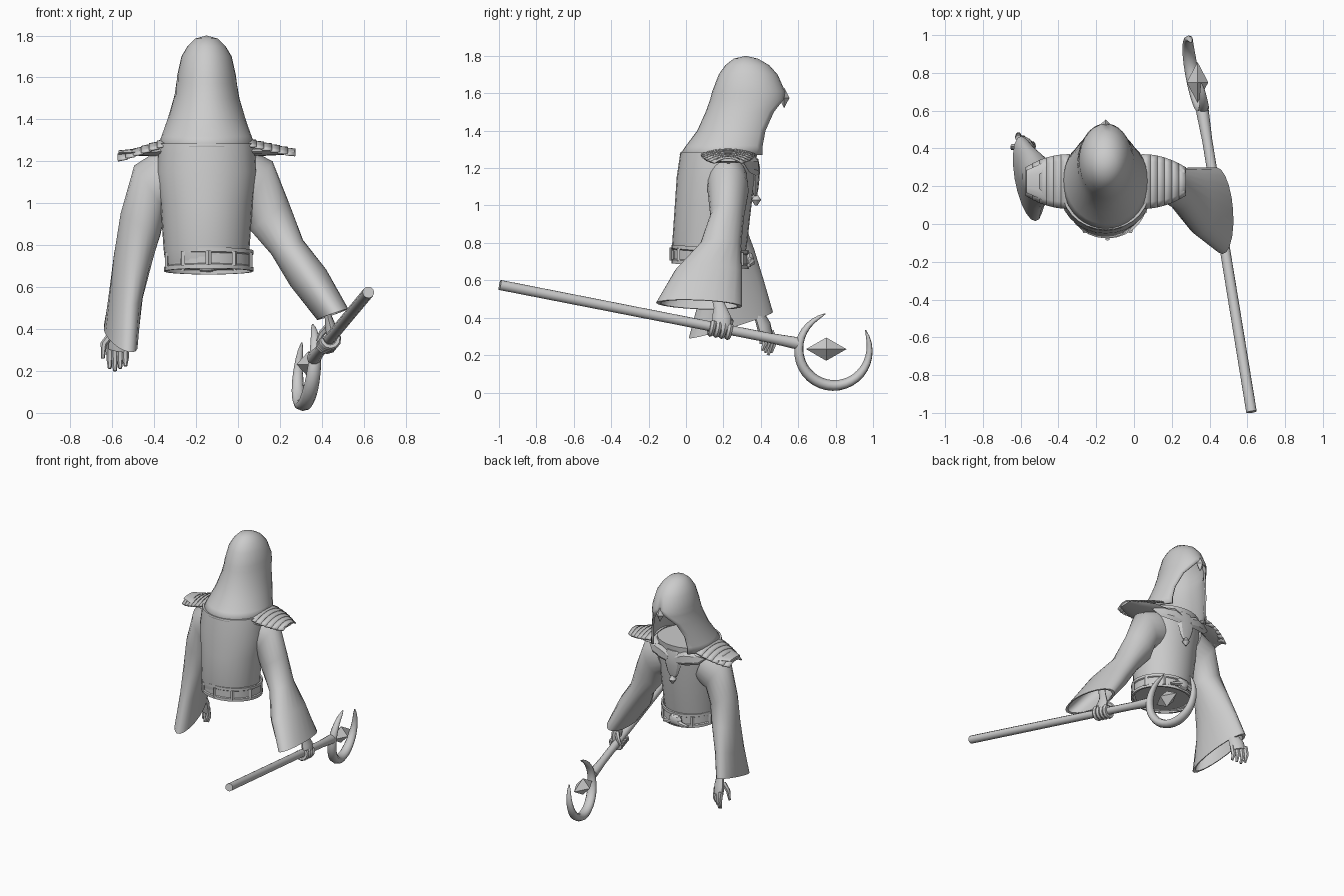
import bpy, bmesh, math
from mathutils import Vector as V

cube = bpy.data.objects.get("Cube")
if cube:
    bpy.data.objects.remove(cube, do_unlink=True)

grey = bpy.data.materials.new("plain_grey")
grey.use_nodes = True
GREY = (.6, .6, .6, 1)
grey.diffuse_color = GREY
grey.node_tree.nodes["Principled BSDF"].inputs["Base Color"].default_value = GREY

CX = -.15  # body centre line


def finish(name, bm, angle=40, thick=0):
    bmesh.ops.remove_doubles(bm, verts=bm.verts, dist=.0005)
    bmesh.ops.recalc_face_normals(bm, faces=bm.faces)
    me = bpy.data.meshes.new(name)
    for face in bm.faces:
        face.smooth = True
    bm.to_mesh(me)
    bm.free()
    me.set_sharp_from_angle(angle=math.radians(angle))
    me.materials.append(grey)
    ob = bpy.data.objects.new(name, me)
    bpy.context.scene.collection.objects.link(ob)
    if thick:
        mod = ob.modifiers.new("thickness", "SOLIDIFY")
        mod.thickness = thick
        mod.offset = -1


def loft(name, rings, closed=True, caps=True, angle=40, thick=0):
    bm = bmesh.new()
    rows = [[bm.verts.new(point) for point in row] for row in rings]
    count = len(rows[0])
    for a, b in zip(rows, rows[1:]):
        for i in range(count if closed else count - 1):
            j = (i + 1) % count
            bm.faces.new((a[i], a[j], b[j], b[i]))
    if caps and closed:
        bm.faces.new(rows[0])
        bm.faces.new(rows[-1])
    finish(name, bm, angle, thick)


def ring(centre, u, v, sides=20):
    turns = [math.tau * k / sides for k in range(sides)]
    return [V(centre) + V(u) * math.cos(t) + V(v) * math.sin(t) for t in turns]


def tube(name, path, radii, sides=8, flat=1, ref=(0, 1, 0), angle=40):
    """Tapered tube; flat scales the section along ref."""
    path = [V(point) for point in path]
    last, rings = len(path) - 1, []
    for i, (point, radius) in enumerate(zip(path, radii)):
        along = (path[min(i + 1, last)] - path[max(i - 1, 0)]).normalized()
        u = along.cross(V(ref)).normalized()
        rings.append(ring(point, u * radius, u.cross(along) * radius * flat, sides))
    loft(name, rings, angle=angle)


def finger(name, *path):
    tube(name, path, [.018, .016, .009], sides=6)


def gem(name, centre, width, length, height):
    bm = bmesh.new()
    middle = [bm.verts.new(p) for p in ring(centre, (width, 0, 0), (0, 0, height), 4)]
    for end in (-length, length):
        tip = bm.verts.new(V(centre) + V((0, end, 0)))
        for i in range(4):
            bm.faces.new((middle[i - 1], middle[i], tip))
    finish(name, bm, 10)


# Robe torso: height, half width, centre and half depth
torso = [(.71, .195, .125, .185), (.78, .205, .125, .2), (1, .22, .145, .205),
         (1.15, .24, .16, .21), (1.285, .23, .175, .205)]
loft("torso", [ring((CX, y, z), (w, 0, 0), (0, d, 0), 28) for z, w, y, d in torso])

# Belt, lower at the front, with rolled edges, loops and a knot
WAIST = V((-.14, .13, .725))
TILT = -.07


def belt_ring(height, radius):
    return ring(WAIST + V((0, 0, height)), (radius, 0, 0), (0, radius * .97, radius * TILT), 28)


rim = [(.05, .2), (.05, .213), (.03, .213), (.025, .205)]
loft("belt", [belt_ring(h, r) for h, r in rim] + [belt_ring(-h, r) for h, r in reversed(rim)], caps=False)
for k in range(10):
    a = (k + .5) * math.tau / 10
    out, along = V((math.cos(a), math.sin(a), 0)), V((-math.sin(a), math.cos(a), 0))
    spot = WAIST + .21 * (out + V((0, 0, TILT * out.y)))
    loft("belt_loop", [ring(spot + V((0, 0, h)), along * .014, out * .009, 4) for h in (-.035, .035)])
tube("belt_knot", [(CX + x, .34, .71) for x in (-.05, -.03, .03, .05)], [.015, .04, .04, .015], flat=.6)
for s in (-1, 1):
    tube("belt_tie", [(CX, .345, .72), (CX + s * .05, .35, .695), (CX + s * .1, .335, .68)],
         [.016, .018, .01], sides=6)

# Hood: open-fronted shell drawn to a peak at the brow
# Rows: height, half width, back, front edge, half opening
hood = [(1.27, .235, -.035, .41, .15), (1.32, .215, 0, .41, .15), (1.4, .187, .06, .425, .14),
        (1.5, .157, .105, .47, .1), (1.57, .145, .13, .525, .04), (1.61, .14, .14, .53, 0),
        (1.7, .12, .175, .49, 0), (1.75, .09, .21, .445, 0), (1.785, .055, .255, .385, 0),
        (1.8, .0001, .32, .32, 0)]
rows = []
for z, w, back, front, gap in hood:
    edge = math.asin(gap / w)
    depth = (front - back) / (1 + math.cos(edge))
    turns = [edge + (math.tau - 2 * edge) * i / 28 for i in range(29)]
    rows.append([V((CX + w * math.sin(t), back + depth * (1 + math.cos(t)), z)) for t in turns])
loft("hood", rows, closed=False, angle=50, thick=.015)
gem("hood_clasp", (CX, .525, 1.575), .03, .028, .055)

# Layered shoulder plates over a pointed cloth
PLATES = 6
for side, droop in ((1, .05), (-1, .075)):
    for k in range(PLATES):
        rows = []
        for s, lift in ((k / PLATES - .04, 0), ((k + 1) / PLATES, .006)):
            half = .145 - .07 * s * s
            rows.append([V((CX + side * (.2 + .225 * s), .225 + half * y / 4,
                            1.305 - droop * s + lift - .03 * (y / 4) ** 2)) for y in range(-4, 5)])
        loft("shoulder_plate", rows, closed=False, thick=.009)
    tube("shoulder_cape", [(CX + side * x, .225, 1.25 - droop * x / 4) for x in (.14, .25, .33, .42)],
         [.13, .13, .1, .06], sides=12, flat=.17, ref=(0, 0, 1))


# Wide hollow sleeves: centre x, y, z, then half depth, half width and rise across
def sleeve(name, rows, swing, dip):
    sections = []
    for k, (x, y, z, depth, across, rise) in enumerate(rows):
        lean = depth * k / len(rows)
        sections.append((V((x, y, z)), V((swing * lean, depth, dip * lean)), V((across, 0, rise))))
    rings = [ring(c, u, v) for c, u, v in sections]
    for (c, u, v), s in zip(reversed(sections), (.9, .78, .6)):
        rings.append(ring(c, u * s, v * s))
    loft(name, rings, angle=50)


sleeve("left_sleeve", [
    (0, .22, 1.13, .11, .05, .13), (.1, .225, 1.08, .11, .065, .12),
    (.15, .22, .94, .09, .09, .07), (.235, .185, .79, .11, .075, .035),
    (.335, .12, .645, .18, .085, .04), (.452, .07, .47, .23, .073, .025)], -.08, -.05)
sleeve("right_sleeve", [
    (-.32, .21, 1.13, .11, -.05, .13), (-.42, .21, 1.07, .115, -.075, .11),
    (-.465, .21, .9, .1, -.095, .05), (-.5, .235, .74, .13, -.092, .01),
    (-.535, .245, .56, .17, -.077, 0), (-.56, .24, .36, .225, -.072, .015)], -.2, .37)

# Relaxed right hand, its knuckles set diagonally
tube("right_palm", [(-.55, .34, .55), (-.56, .385, .43), (-.57, .415, .36), (-.575, .43, .3)],
     [.03, .035, .052, .05], sides=10, flat=.6, ref=(.5, .85, 0))
for k in range(4):
    x, y = -.612 + .025 * k, .455 - .016 * k
    finger("right_finger", (x, y, .33), (x, y + .015, .26), (x, y, .2 + .012 * abs(k - 1)))
finger("right_thumb", (-.6, .41, .38), (-.64, .41, .33), (-.645, .4, .26))

# Staff with a flared socket
foot, socket = V((.622, -.995, .575)), V((.362, .6, .262))
axis = (socket - foot).normalized()
tube("staff", [foot, foot.lerp(socket, .9), socket], [.028, .027, .034], sides=10)


# Crescent head and floating gem, lying in one tilted plane
def head(y, z):
    return V((.463 - .2 * y + .1 * z, y, z))


path, radii = [], []
for k in range(29):
    a = math.radians(102 + 292 * k / 28)
    bulge = max(0, math.sin(math.pi * k / 28)) ** .6
    r = .208 - .028 * bulge
    path.append(head(.788 + r * math.cos(a), .218 + r * math.sin(a)))
    radii.append(.003 + .026 * bulge)
tube("crescent", path, radii, flat=1.3, ref=(1, .2, -.1), angle=60)
gem("staff_gem", head(.75, .232), .057, .108, .062)

# Left hand wrapped around the staff
tube("left_palm", [(.42, .15, .57), (.43, .18, .46), (.445, .19, .4), (.45, .19, .335)],
     [.028, .032, .052, .05], sides=10, flat=.55, ref=(1, 0, 0))
side = axis.cross(V((0, 0, 1))).normalized()
up = side.cross(axis)
for k in range(4):
    centre = foot.lerp(socket, .71 + .019 * k)
    bends = [math.radians(40 - 32 * i) for i in range(8)]
    tube("left_finger", [centre + .04 * (side * math.cos(a) + up * math.sin(a)) for a in bends],
         [.016] * 7 + [.01], sides=6, ref=axis)
finger("left_thumb", (.43, .21, .41), (.4, .24, .38), (.38, .24, .34))

# Horned skull clasp on the chest
tube("skull_clasp", [(CX, .37, z) for z in (1.25, 1.2, 1.14, 1.08, 1.05)],
     [.045, .075, .065, .045, .025], flat=.35, angle=25)
tube("skull_bead", [(CX, .375, z) for z in (1.06, 1.03, 1)], [.006, .027, .006])
for s in (-1, 1):
    horn = [(.03, .38, 1.19), (.1, .37, 1.21), (.18, .34, 1.215), (.27, .29, 1.26)]
    tube("clasp_horn", [(CX + s * x, y, z) for x, y, z in horn],
         [.035, .05, .04, .005], sides=6, flat=.4, angle=25)
